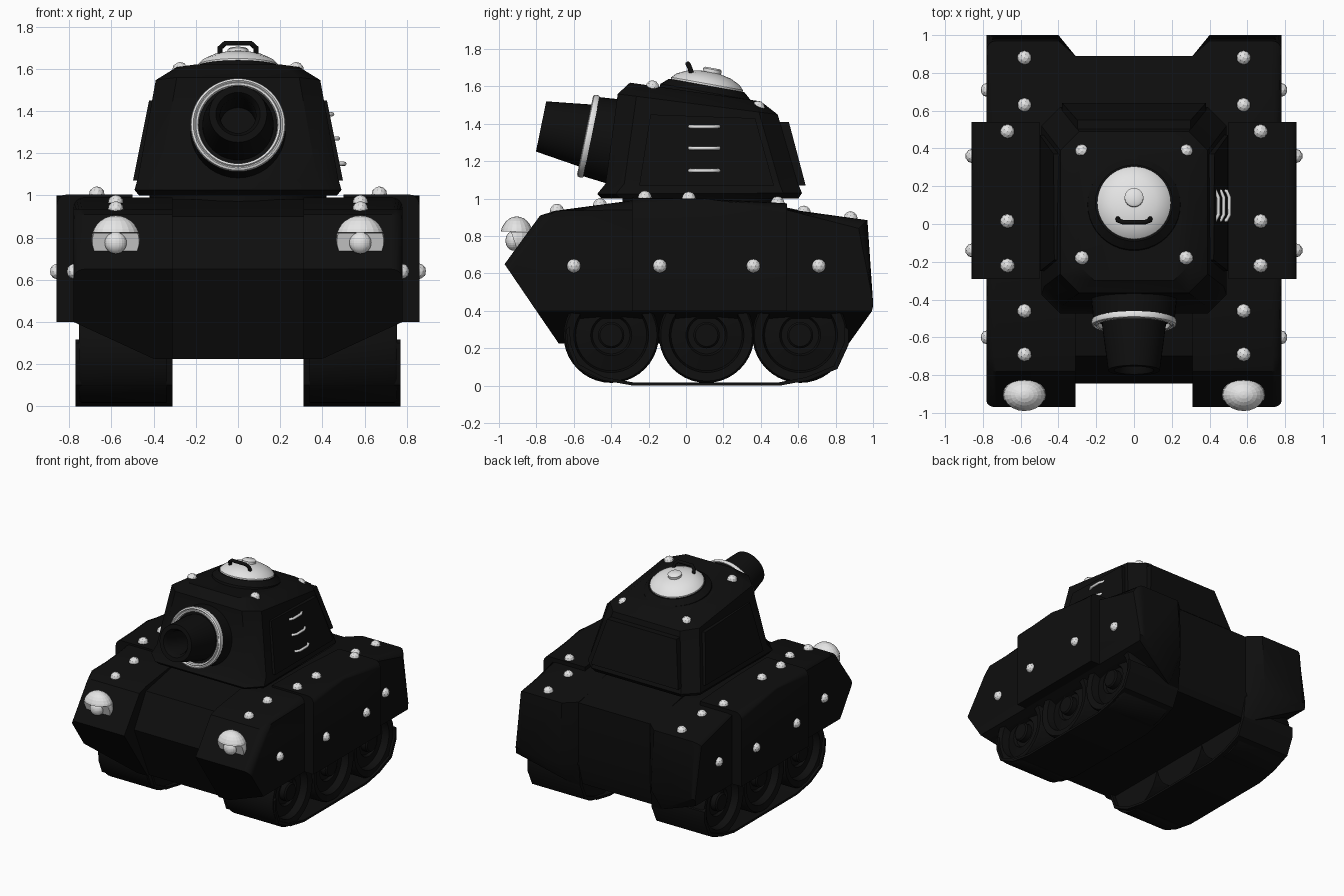
import bpy, bmesh, math
from mathutils import Vector, Matrix

cube = bpy.data.objects.get("Cube")
if cube:
    bpy.data.objects.remove(cube, do_unlink=True)


def material(name, value):
    m = bpy.data.materials.new(name)
    m.use_nodes = True
    colour = (value, value, value, 1)
    m.diffuse_color = colour
    bsdf = m.node_tree.nodes["Principled BSDF"]
    bsdf.inputs["Base Color"].default_value = colour
    bsdf.inputs["Roughness"].default_value = 0.7
    return m


BLACK = material("black paint", 0.0045)
WHITE = material("white metal", 0.78)


def finish(name, bm, mat, smooth=None):
    bmesh.ops.recalc_face_normals(bm, faces=bm.faces)
    me = bpy.data.meshes.new(name)
    bm.to_mesh(me)
    bm.free()
    me.materials.append(mat)
    if smooth:
        for p in me.polygons:
            p.use_smooth = True
        me.set_sharp_from_angle(angle=math.radians(smooth))
    ob = bpy.data.objects.new(name, me)
    bpy.context.collection.objects.link(ob)
    return ob


def loft(name, sections, mat=BLACK, round_edges=None, width=0.05):
    """Skin a row of matching outlines and close both ends."""
    bm = bmesh.new()
    rows = [[bm.verts.new(p) for p in s] for s in sections]
    n = len(rows[0])
    for a, b in zip(rows, rows[1:]):
        for i in range(n):
            j = (i + 1) % n
            bm.faces.new((a[i], a[j], b[j], b[i]))
    bm.faces.new(rows[0])
    bm.faces.new(rows[-1])
    if round_edges:
        edges = [e for e in bm.edges if all(round_edges(v.co) for v in e.verts)]
        bmesh.ops.bevel(bm, geom=edges, offset=width, segments=4, profile=0.5, affect='EDGES')
    return finish(name, bm, mat, 35)


def lathe(name, profile, loc, axis, mat, steps=40):
    """Spin (radius, height) points about an axis."""
    bm = bmesh.new()
    verts = [bm.verts.new((r, 0, h)) for r, h in profile]
    edges = [bm.edges.new(p) for p in zip(verts, verts[1:])]
    bmesh.ops.spin(bm, geom=verts + edges, cent=(0, 0, 0), axis=(0, 0, 1),
                   angle=math.tau, steps=steps, use_duplicate=False)
    bmesh.ops.remove_doubles(bm, verts=bm.verts, dist=0.0005)
    turn = Vector(axis).to_track_quat('Z', 'Y').to_matrix().to_4x4()
    bm.transform(Matrix.Translation(loc) @ turn)
    return finish(name, bm, mat, 40)


def ball(name, loc, size, mat=WHITE, cuts=()):
    """Faceted ball; each cut is (point, normal) and removes the normal side."""
    bm = bmesh.new()
    bmesh.ops.create_uvsphere(bm, u_segments=20, v_segments=14, radius=1)
    bm.transform(Matrix.Diagonal((*size, 1)))
    for point, normal in cuts:
        bmesh.ops.bisect_plane(bm, geom=bm.verts[:] + bm.edges[:] + bm.faces[:],
                               plane_co=point, plane_no=normal, clear_outer=True)
        bmesh.ops.holes_fill(bm, edges=[e for e in bm.edges if e.is_boundary])
    bm.transform(Matrix.Translation(loc))
    return finish(name, bm, mat)


def rivet(loc):
    bm = bmesh.new()
    bmesh.ops.create_icosphere(bm, subdivisions=2, radius=0.038,
                               matrix=Matrix.Translation(loc))
    finish("rivet", bm, WHITE)


def rod(name, points, radius, mat):
    cu = bpy.data.curves.new(name, 'CURVE')
    cu.dimensions = '3D'
    cu.bevel_depth = radius
    cu.bevel_resolution = 2
    cu.use_fill_caps = True
    sp = cu.splines.new('POLY')
    sp.points.add(len(points) - 1)
    for p, co in zip(sp.points, points):
        p.co = (*co, 1)
    cu.materials.append(mat)
    bpy.context.collection.objects.link(bpy.data.objects.new(name, cu))


# Hull centre
centre = [(-.845, .65), (-.70, .9), (-.3, .98), (.5, .96), (.89, .88), (.89, .4), (.84, .225), (-.66, .225)]
loft("hull_centre", [[(x, y, z) for y, z in centre] for x in (-.33, .33)])

# Side sponsons with a rear notch and rising underside
top = [(-.97, .65), (-.78, .91), (-.7, .935), (-.29, .99), (.5, .95), (.97, .885)]
outer = top + [(1.0, .45), (.995, .4), (-.8, .4)]
inner = top + [(1.0, .42), (.87, .225), (-.68, .225)]
block = [(-.29, .4), (-.29, 1.005), (.1, 1.0), (.54, .975), (.54, .4)]
track = [(-.64, .3), (-.63, .2), (-.59, .1), (-.45, .03), (-.28, 0), (.5, 0),
         (.66, .03), (.81, .09), (.87, .22), (.87, .3)]
track_in = [(y * .975, z + .016) for y, z in reversed(track)]
wheel = [(0, .74), (.06, .74), (.07, .73), (.07, .69), (.1, .69), (.11, .71), (.19, .69),
         (.2, .745), (.245, .755), (.255, .74), (.255, .34), (0, .34)]

for s in (1, -1):
    notch = [(s * .31, min(y, .89), z) for y, z in inner]
    mid = [(s * .40, y, z) for y, z in inner]
    side = [(s * .78, y, z) for y, z in outer]
    loft("sponson", [notch, mid, side],
         round_edges=lambda v: abs(v.x) > .77 and v.z > .41)
    loft("side_armour", [[(s * x, y, z) for y, z in block] for x in (.5, .86)],
         round_edges=lambda v: abs(v.x) > .85 and v.z > .5)
    # Running gear
    loft("track", [[(s * x, y, z) for y, z in track + track_in] for x in (.31, .77)])
    for y in (-.4, .11, .61):
        lathe("road_wheel", wheel, (0, y, .27), (s, 0, 0), BLACK)
    # Rivets
    for x, y, z in [(.58, .88, .895), (.58, .63, .925), (.58, -.46, .965), (.58, -.69, .935),
                    (.67, .49, .975), (.67, .015, 1.0), (.67, -.22, 1.005),
                    (.275, .385, 1.485), (.275, -.18, 1.595)]:
        rivet((s * x, y, z))
    for y, x in [(-.6, .775), (-.14, .855), (.36, .855), (.71, .775)]:
        rivet((s * x, y, .64))
    # Headlight: hood over an open bowl with a bulb
    lamp = (s * .58, -.905, .79)
    size = (.115, .09, .115)
    ball("headlight_hood", lamp, size, cuts=[((0, 0, .035), (0, 0, -1))])
    ball("headlight_bowl", lamp, size,
         cuts=[((0, 0, .032), (0, 0, 1)), ((0, -.03, .03), (0, -1, -.35))])
    ball("headlight_bulb", (s * .58, -.925, .775), (.052, .04, .052))


# Turret
def ring8(hw, front, back, zf, zb, c):
    """Rectangle with cut corners whose height runs from front to back."""
    pts = [(-hw + c, front), (hw - c, front), (hw, front + c), (hw, back - c),
           (hw - c, back), (-hw + c, back), (-hw, back - c), (-hw, front + c)]
    return [(x, y, zf + (zb - zf) * (y - front) / (back - front)) for x, y in pts]


lathe("turret_neck", [(0, .9), (.42, .9), (.42, 1.02), (0, 1.02)], (0, .08, 0), (0, 0, 1), BLACK)
loft("turret", [ring8(.47, -.45, .6, 1.0, 1.0, .1),
                ring8(.49, -.475, .62, 1.025, 1.03, .1),
                ring8(.475, -.43, .6, 1.08, 1.08, .1),
                ring8(.39, -.365, .49, 1.56, 1.45, .1),
                ring8(.29, -.30, .4, 1.62, 1.52, .08)])

for s in (1, -1):
    plate = [(-.25, 1.07), (.47, 1.07), (.37, 1.43), (-.19, 1.45)]
    loft("turret_side_plate", [[(s * (x - (z - 1.07) * .2), y, z) for y, z in plate]
                               for x in (.45, .498)])
loft("turret_rear_plate", [[(x, y + d, z) for x, y, z in
                            [(-.38, .57, 1.07), (.38, .57, 1.07), (.3, .48, 1.41), (-.3, .48, 1.41)]]
                           for d in (0, .07)])

# Gun
GUN, AIM = (0, -.525, 1.335), (0, -.98, .2)
lathe("gun_mantlet", [(0, -.22), (.235, -.22), (.215, -.01), (0, -.01)], GUN, AIM, BLACK)
lathe("gun_collar", [(.185, -.02), (.19, .012), (.2, .015), (.205, .008), (.212, .015),
                     (.222, .01), (.226, -.005), (.222, -.02), (.185, -.02)], GUN, AIM, WHITE, 48)
lathe("gun_barrel", [(0, -.1), (.172, -.1), (.168, .02), (.137, .255), (.105, .255),
                     (.085, .22), (.085, -.02), (0, -.02)], GUN, AIM, BLACK)
lathe("bore_disc", [(0, -.019), (.065, -.019), (.065, -.012), (0, -.012)], GUN, AIM, WHITE)

# Hatch
HATCH, UP = (0, .11, 1.6), (0, .18, 1)
lathe("hatch_rim", [(0, -.08), (.25, -.08), (.245, -.03), (.205, .005), (0, .005)], HATCH, UP, BLACK)
lathe("hatch_dome", [(0, 0), (.195, 0), (.195, .015), (.17, .04), (.12, .064), (.06, .077), (0, .08)],
      HATCH, UP, WHITE)
lathe("hatch_knob", [(0, .06), (.05, .06), (.05, .092), (.04, .1), (0, .1)], (0, .125, 1.6), UP, WHITE, 24)
rod("hatch_handle", [(-.085, .03, 1.67), (-.085, .02, 1.7), (-.06, .01, 1.722), (.06, .01, 1.722),
                     (.085, .02, 1.7), (.085, .03, 1.67)], .013, BLACK)

# Ladder rungs on the left wall
for z, x in [(1.15, .505), (1.27, .475), (1.385, .447)]:
    rod("rung", [(x - .07, .015, z), (x - .015, .02, z), (x, .05, z),
                 (x, .14, z), (x - .015, .175, z), (x - .07, .18, z)], .01, WHITE)
